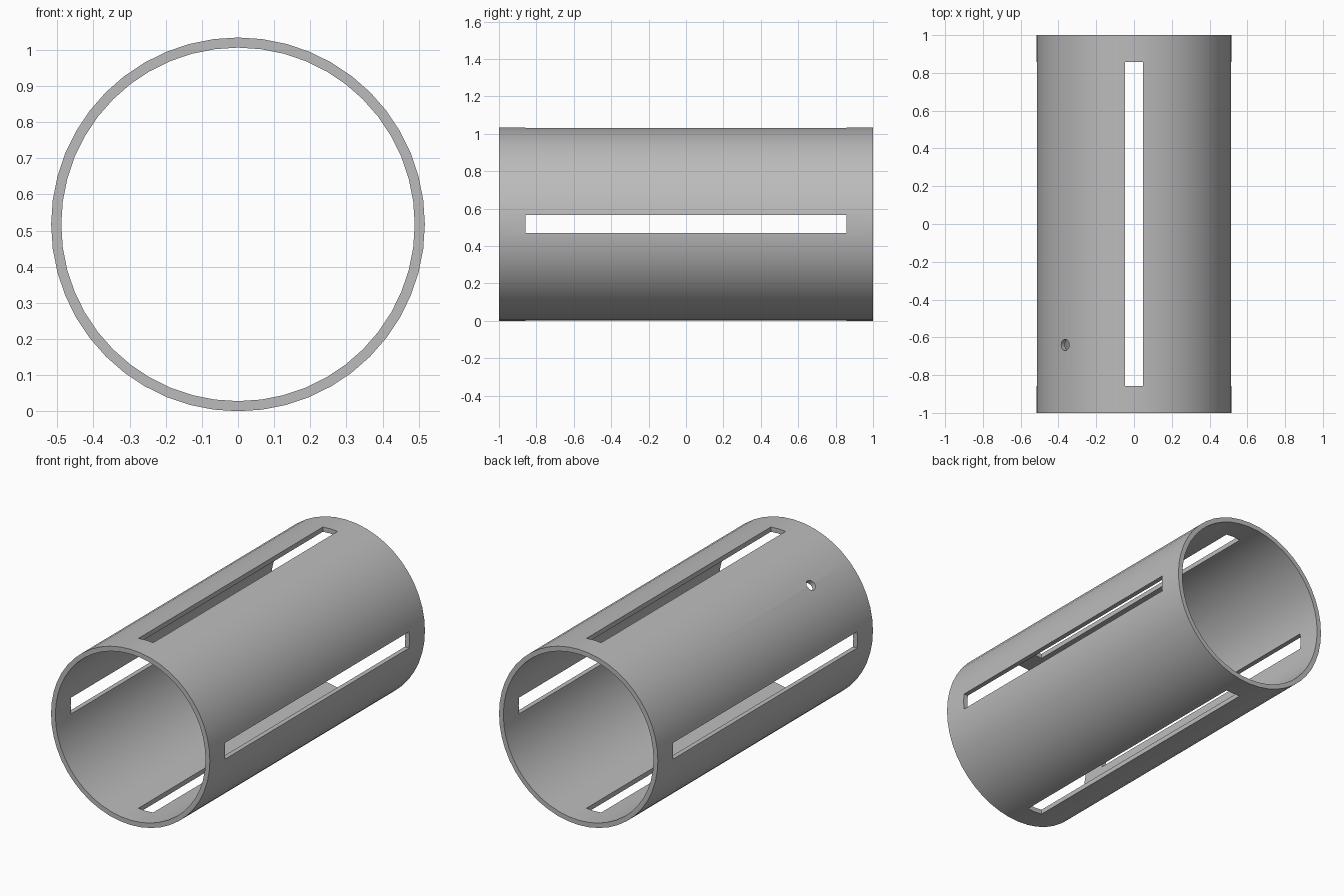
import bpy, bmesh, math
from mathutils import Matrix

R_OUT, R_IN, HALF = 0.517, 0.489, 1.0
SIDES = 48
SLOT_W, SLOT_HALF = 0.096, 0.857

default = bpy.data.objects.get("Cube")
if default:
    bpy.data.objects.remove(default, do_unlink=True)

grey = bpy.data.materials.new("plain grey")
grey.use_nodes = True
COLOUR = (0.5, 0.5, 0.5, 1)
grey.diffuse_color = COLOUR
grey.node_tree.nodes["Principled BSDF"].inputs["Base Color"].default_value = COLOUR


def make_object(name, bm):
    bmesh.ops.recalc_face_normals(bm, faces=bm.faces)
    mesh = bpy.data.meshes.new(name)
    bm.to_mesh(mesh)
    bm.free()
    mesh.materials.append(grey)
    obj = bpy.data.objects.new(name, mesh)
    bpy.context.collection.objects.link(obj)
    return obj


# Tube: a rectangular wall section turned around the y axis
bm = bmesh.new()
section = [(R_IN, -HALF), (R_OUT, -HALF), (R_OUT, HALF), (R_IN, HALF)]
rings = []
for i in range(SIDES):
    a = 2 * math.pi * i / SIDES
    rings.append([bm.verts.new((r * math.cos(a), y, R_OUT + r * math.sin(a)))
                  for r, y in section])
for i, ring in enumerate(rings):
    after = rings[(i + 1) % SIDES]
    for k in range(4):
        m = (k + 1) % 4
        bm.faces.new((ring[k], ring[m], after[m], after[k]))
tube = make_object("slotted_tube", bm)

# Slot cutters: one long bar through each quarter of the wall
cutters = []
for q in range(4):
    bm = bmesh.new()
    bmesh.ops.create_cube(bm, size=1, matrix=(
        Matrix.Translation((0, 0, R_OUT))
        @ Matrix.Rotation(q * math.pi / 2, 4, "Y")
        @ Matrix.Translation((0, 0, R_OUT))
        @ Matrix.Diagonal((SLOT_W, 2 * SLOT_HALF, 0.3, 1))))
    cutters.append(make_object("slot_cutter", bm))

# Pin hole cutter: a small radial cylinder on the upper right side
bm = bmesh.new()
bmesh.ops.create_cone(
    bm, cap_ends=True, segments=24, radius1=0.03, radius2=0.03, depth=0.2,
    matrix=Matrix.Translation((0, 0, R_OUT))
    @ Matrix.Rotation(-math.pi / 4, 4, "Y")
    @ Matrix.Translation((0, -0.64, R_OUT)))
cutters.append(make_object("pin_hole_cutter", bm))

# Cut the openings, then smooth the round walls
bpy.ops.object.select_all(action="DESELECT")
tube.select_set(True)
bpy.context.view_layer.objects.active = tube
for cutter in cutters:
    cut = tube.modifiers.new("opening", "BOOLEAN")
    cut.operation = "DIFFERENCE"
    cut.solver = "EXACT"
    cut.object = cutter
    bpy.ops.object.modifier_apply(modifier=cut.name)
    bpy.data.objects.remove(cutter, do_unlink=True)
bpy.ops.object.shade_smooth_by_angle(angle=math.radians(30))
